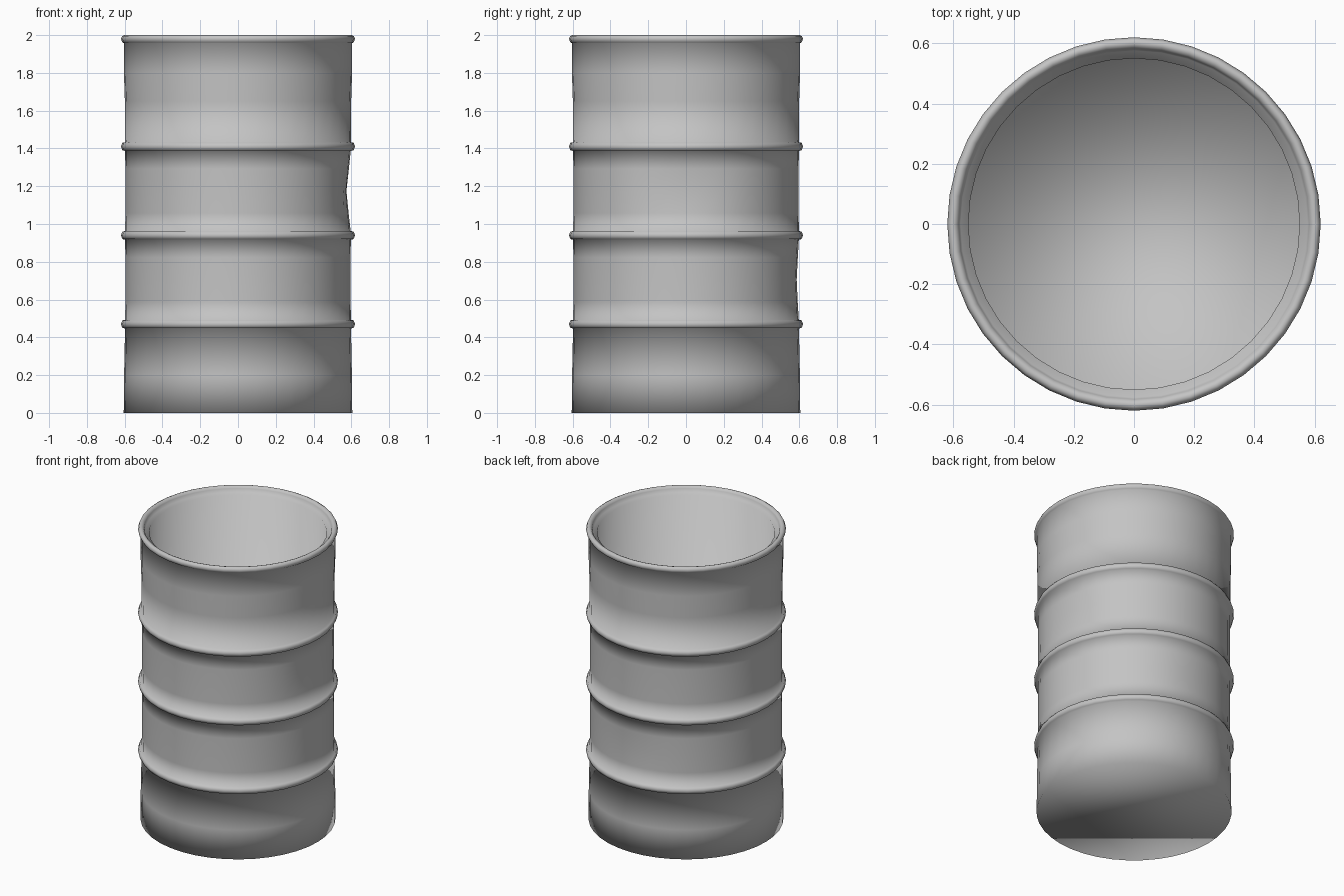
import bpy, bmesh, math

if "Cube" in bpy.data.objects:
    bpy.data.objects.remove(bpy.data.objects["Cube"])

SIDES = 40

steel = bpy.data.materials.new("plain grey steel")
steel.diffuse_color = (0.55, 0.55, 0.55, 1)
steel.use_nodes = True
steel.node_tree.nodes["Principled BSDF"].inputs["Base Color"].default_value = steel.diffuse_color

# Outer wall with three pointed hoops, rolled rim, inner ledge, inner wall
profile = [(0.605, 0.0), (0.603, 0.20), (0.598, 0.447)]
for z, z_next in ((0.47, 0.94), (0.94, 1.41), (1.41, 1.96)):
    profile += [(0.612, z - 0.02), (0.62, z), (0.612, z + 0.02), (0.598, z + 0.023)]
    if z_next < 1.9:
        span = z_next - z
        profile += [(0.596, z + span * t) for t in (0.25, 0.5, 0.75)]
        profile.append((0.598, z_next - 0.023))
profile += [(0.599, 1.65), (0.604, 1.80), (0.604, 1.957),
            (0.612, 1.962), (0.62, 1.98), (0.613, 1.995), (0.602, 2.0),
            (0.59, 1.996), (0.582, 1.985), (0.576, 1.962), (0.55, 1.955),
            (0.55, 0.04)]

# Shallow dents in the outer wall: direction, height, depth
dents = [(0.0, 1.17, 0.022), (math.pi / 2, 0.70, 0.010)]


def dented(r, z, a):
    if r > 0.6 or r < 0.594:
        return r
    for da, dz, depth in dents:
        d = (a - da + math.pi) % (2 * math.pi) - math.pi
        r -= depth * math.exp(-(d / 0.35) ** 2 - ((z - dz) / 0.13) ** 2)
    return r


bm = bmesh.new()
rings = []
for r, z in profile:
    ring = []
    for i in range(SIDES):
        a = 2 * math.pi * i / SIDES
        q = dented(r, z, a)
        ring.append(bm.verts.new((q * math.cos(a), q * math.sin(a), z)))
    rings.append(ring)
for lo, hi in zip(rings, rings[1:]):
    for i in range(SIDES):
        j = (i + 1) % SIDES
        bm.faces.new((lo[i], lo[j], hi[j], hi[i]))
# Base underneath and floor inside
bm.faces.new(rings[0][::-1])
bm.faces.new(rings[-1])
for f in bm.faces:
    f.smooth = True

mesh = bpy.data.meshes.new("barrel")
bm.to_mesh(mesh)
bm.free()
mesh.materials.append(steel)
bpy.context.collection.objects.link(bpy.data.objects.new("barrel", mesh))
